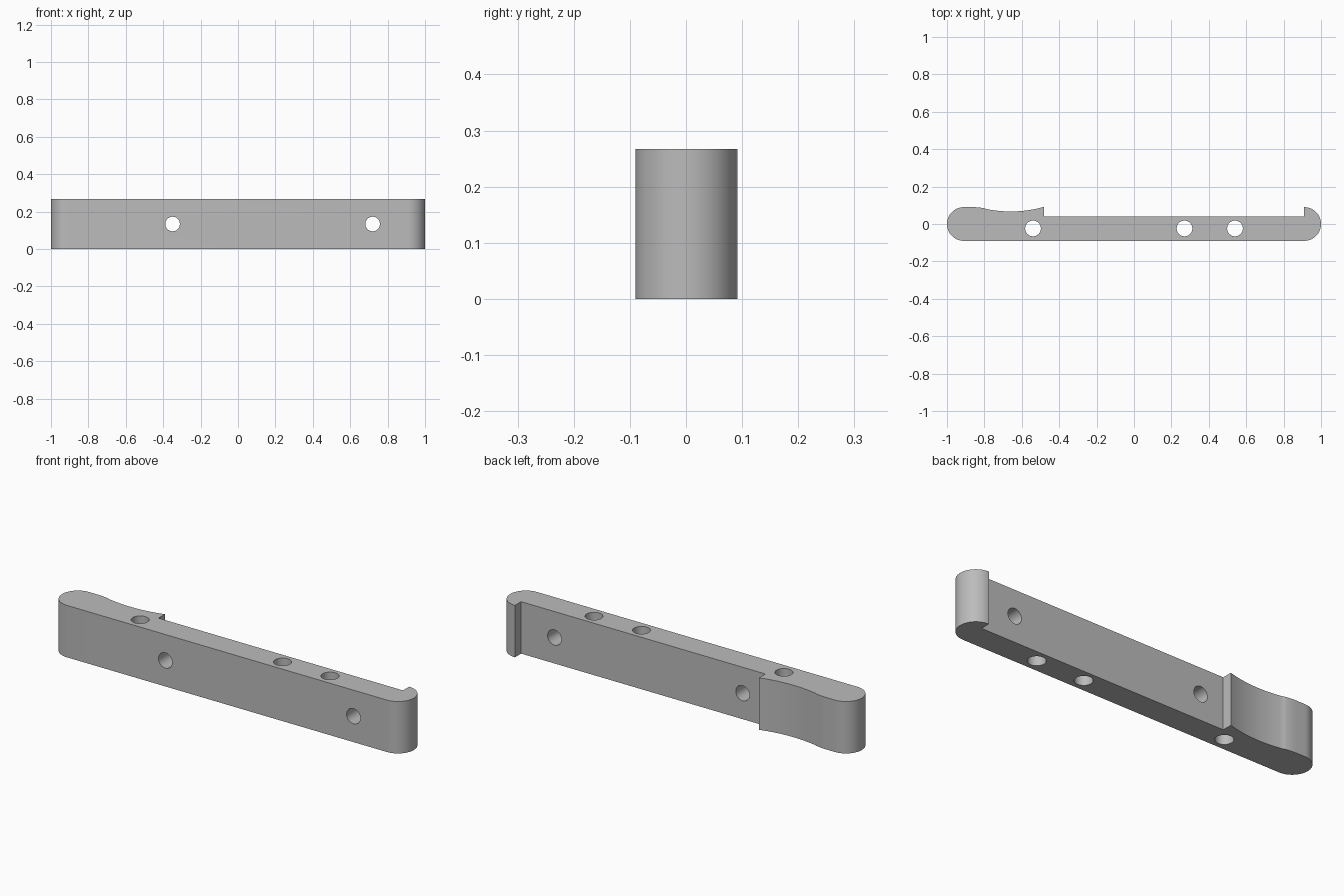
import bpy, bmesh
from math import pi, sin, cos, radians, asin

cube = bpy.data.objects.get("Cube")
if cube:
    bpy.data.objects.remove(cube, do_unlink=True)

HEIGHT, R, END_X, STEP_Y = 0.267, 0.09, 0.91, 0.04

grey = bpy.data.materials.new("plain grey")
grey.use_nodes = True
colour = (0.50, 0.50, 0.50, 1)
grey.diffuse_color = colour
grey.node_tree.nodes["Principled BSDF"].inputs["Base Color"].default_value = colour


def arc(cx, cy, r, start, end, steps):
    """Points along an arc, angles in radians."""
    return [(cx + r * cos(start + (end - start) * i / steps),
             cy + r * sin(start + (end - start) * i / steps))
            for i in range(steps + 1)]


# Outline: rounded right end, stepped back edge, scooped grip, rounded left end
dip_x, dip_y, dip_r = -0.66, 0.067, 0.66
right_end = arc(END_X, 0, R, -pi / 2, pi / 2, 32)
step = [(END_X, STEP_Y), (-0.48, STEP_Y)]
scoop = arc(dip_x, dip_y + dip_r, dip_r,
            -pi / 2 + asin(0.18 / dip_r), -pi / 2 - asin(0.13 / dip_r), 20)
crest = arc(-0.86, -0.21, 0.30, radians(78), radians(90), 6)
left_end = arc(-END_X, 0, R, pi / 2, 3 * pi / 2, 32)
outline = right_end + step + scoop + crest + left_end

# Handle body: outline extruded upwards
bm = bmesh.new()
base = bm.faces.new([bm.verts.new((x, y, 0)) for x, y in outline])
top = bmesh.ops.extrude_face_region(bm, geom=[base])["geom"]
bmesh.ops.translate(bm, vec=(0, 0, HEIGHT),
                    verts=[v for v in top if isinstance(v, bmesh.types.BMVert)])
bmesh.ops.recalc_face_normals(bm, faces=bm.faces)
mesh = bpy.data.meshes.new("handle_body")
bm.to_mesh(mesh)
bm.free()
mesh.materials.append(grey)
body = bpy.data.objects.new("handle_body", mesh)
bpy.context.collection.objects.link(body)


def drill(name, location, radius, rotation=(0, 0, 0)):
    """Cut a round through hole in the body."""
    bpy.ops.mesh.primitive_cylinder_add(vertices=48, radius=radius, depth=0.6,
                                        location=location, rotation=rotation)
    cutter = bpy.context.object
    cutter.name = name
    cutter.data.materials.append(grey)
    cutter.hide_render = True
    cut = body.modifiers.new(name, "BOOLEAN")
    cut.operation, cut.solver, cut.object = "DIFFERENCE", "EXACT", cutter
    bpy.context.view_layer.objects.active = body
    bpy.ops.object.modifier_apply(modifier=name)
    bpy.data.objects.remove(cutter, do_unlink=True)


# Vertical holes, then front-to-back holes
for x in (-0.54, 0.27, 0.54):
    drill("vertical_hole", (x, -0.024, HEIGHT / 2), 0.042)
for x in (-0.35, 0.72):
    drill("cross_hole", (x, 0, HEIGHT / 2), 0.039, (pi / 2, 0, 0))

bpy.ops.object.select_all(action="DESELECT")
body.select_set(True)
bpy.context.view_layer.objects.active = body
bpy.ops.object.shade_smooth_by_angle(angle=radians(30))
